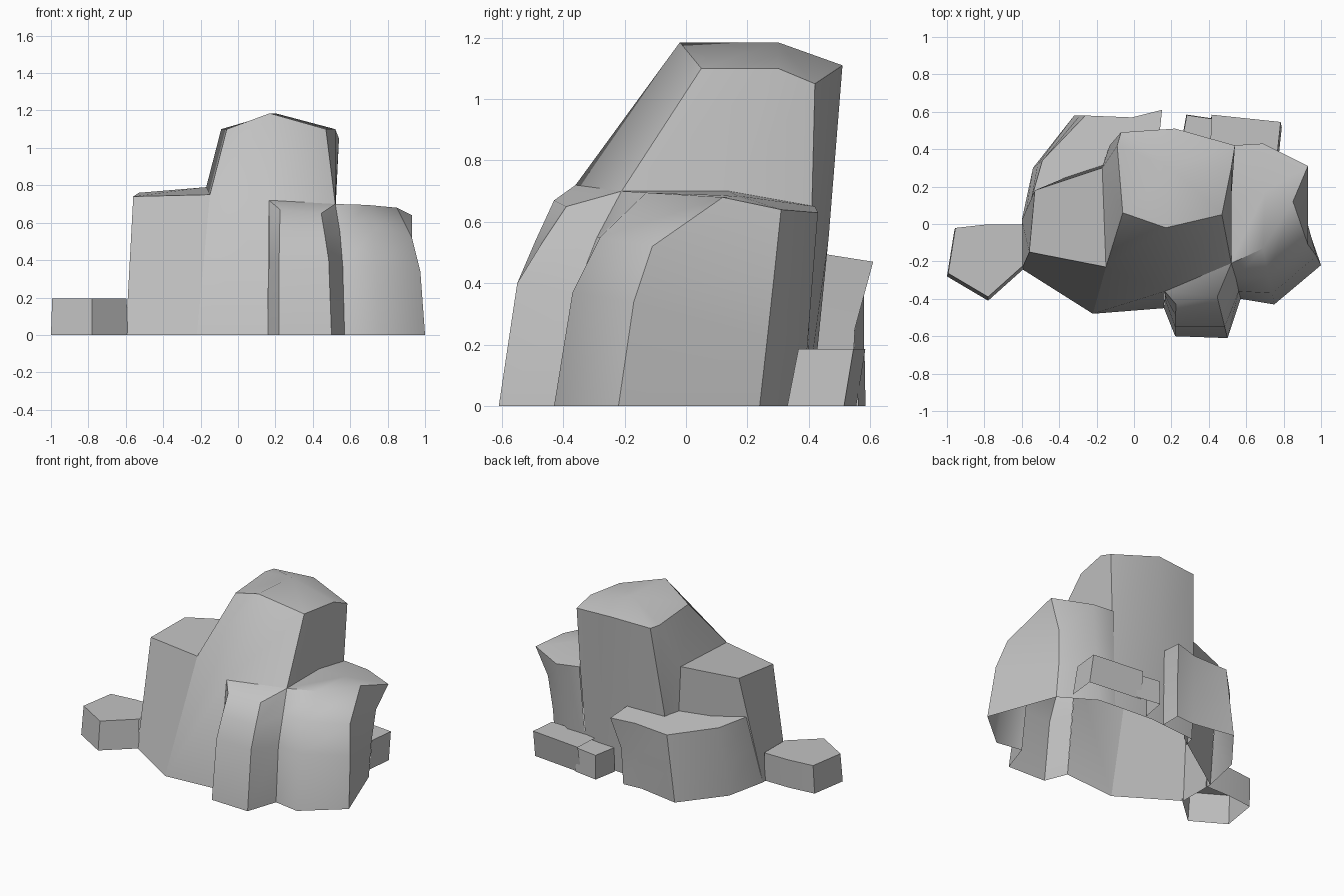
import bpy
import bmesh
import math
from mathutils import Vector

default_cube = bpy.data.objects.get("Cube")
if default_cube:
    bpy.data.objects.remove(default_cube, do_unlink=True)

# One plain stone colour for every rock
stone = bpy.data.materials.new("stone_grey")
stone.use_nodes = True
stone_colour = (0.54, 0.54, 0.54, 1)
stone.diffuse_color = stone_colour
stone.node_tree.nodes["Principled BSDF"].inputs["Base Color"].default_value = stone_colour


def resample(column, levels):
    """Spread a column's points evenly over the requested number of levels."""
    points = [Vector(p) for p in column]
    if len(points) == levels:
        return points
    return [points[0].lerp(points[-1], k / (levels - 1)) for k in range(levels)]


def rock(name, columns, crown=None, skip=None, sharp=(), smooth_angle=32):
    """Loft a rock shell from upright edge columns, counter-clockwise from above.

    skip maps a wall index to how many of its lower levels lie inside a neighbour.
    crown is an optional middle point for the top; the underside stays open.
    sharp lists the columns that always stay hard edges.
    """
    skip = skip or {}
    levels = max(len(column) for column in columns)
    mesh_data = bmesh.new()
    grid = [[mesh_data.verts.new(p) for p in resample(column, levels)] for column in columns]
    count = len(grid)
    for wall in range(count):
        left, right = grid[wall], grid[(wall + 1) % count]
        for level in range(skip.get(wall, 0), levels - 1):
            mesh_data.faces.new((left[level], right[level], right[level + 1], left[level + 1]))
    rim = [column[-1] for column in grid]
    if crown:
        centre = mesh_data.verts.new(crown)
        for corner in range(count):
            mesh_data.faces.new((rim[corner], rim[(corner + 1) % count], centre))
    else:
        mesh_data.faces.new(rim)
    for index in sharp:
        for lower, upper in zip(grid[index], grid[index][1:]):
            mesh_data.edges.get((lower, upper)).smooth = False
    loose = [v for v in mesh_data.verts if not v.link_faces]
    bmesh.ops.delete(mesh_data, geom=loose, context="VERTS")
    mesh = bpy.data.meshes.new(name)
    mesh_data.to_mesh(mesh)
    mesh_data.free()
    mesh.materials.append(stone)
    obj = bpy.data.objects.new(name, mesh)
    bpy.context.collection.objects.link(obj)
    bpy.ops.object.select_all(action="DESELECT")
    obj.select_set(True)
    bpy.context.view_layer.objects.active = obj
    bpy.ops.object.shade_smooth_by_angle(angle=math.radians(smooth_angle))


def slab(name, outline, height, hidden, lean=0):
    """A low flat stone: a ground outline drawn in slightly and leaning back at the top."""
    middle = sum((Vector(p) for p in outline), Vector((0, 0))) / len(outline)
    columns = []
    for p in outline:
        top = middle.lerp(Vector(p), 0.97)
        columns.append([(*p, 0), (top.x, top.y + lean, height)])
    rock(name, columns, skip={wall: 1 for wall in hidden})


# Edges shared by neighbouring rocks
shoulder_seam = [(-.22, -.48, 0), (-.15, -.23, .75)]
step_seam = [(.16, -.45, 0), (.165, -.4, .4), (.165, -.38, .56), (.165, -.36, .72)]
lobe_seam = [(.57, -.4, 0), (.56, -.36, .37), (.545, -.29, .55), (.52, -.21, .7)]

# Tall central rock
rock("central_peak", [
    [*shoulder_seam, (-.06, .06, 1.1)],
    [step_seam[0], step_seam[-1], (.17, -.02, 1.185)],
    [lobe_seam[0], lobe_seam[-1], (.47, .05, 1.1)],
    [(.5, .2, 0), (.52, .14, .7), (.52, .3, 1.1)],
    [(.48, .39, 0), (.52, .41, .64), (.54, .42, 1.05)],
    [(.2, .41, 0), (.2, .465, .55), (.22, .51, 1.11)],
    [(-.15, .38, 0), (-.13, .42, .5), (-.07, .49, 1.1)],
    [(-.17, .3, 0), (-.17, .3, .79), (-.09, .42, 1.1)],
], crown=(.2, .3, 1.185), skip={1: 1, 2: 1, 3: 1, 7: 1}, smooth_angle=47)

# Lower shoulder beside the peak
rock("side_shoulder", [
    [(-.6, -.24, 0), (-.56, -.15, .74)],
    shoulder_seam,
    [(-.1, .36, 0), (-.17, .3, .79)],
    [(-.6, .02, 0), (-.53, .18, .76)],
], skip={1: 1})

# Narrow buttress at the front
rock("front_buttress", [
    step_seam,
    [(.22, -.6, 0), (.22, -.55, .4), (.222, -.49, .54), (.225, -.43, .67)],
    [(.5, -.61, 0), (.485, -.55, .4), (.465, -.47, .53), (.445, -.39, .65)],
    lobe_seam,
], skip={3: 3}, smooth_angle=47)

# Rounded lobe on the left flank
rock("side_lobe", [
    lobe_seam,
    [(.75, -.43, 0), (.74, -.37, .37), (.72, -.28, .55), (.69, -.13, .695)],
    [(1, -.22, 0), (.975, -.17, .34), (.93, -.11, .52), (.85, .12, .68)],
    [(.83, .24, 0), (.83, .265, .22), (.85, .29, .45), (.93, .31, .64)],
    [(.6, .38, 0), (.69, .43, .63)],
    [(.48, .39, 0), (.52, .42, .65)],
    [(.5, .2, 0), (.52, .14, .7)],
], crown=(.7, .17, .685), skip={5: 3, 6: 3}, sharp=(2, 3), smooth_angle=52)

# Ledge wrapping around the back
rock("back_ledge", [
    [(-.1, .28, 0), (-.1, .28, .5)],
    [(.1, .4, 0), (.13, .42, .5)],
    [(.1, .54, 0), (.11, .55, .25), (.15, .61, .47)],
    [(-.03, .53, 0), (-.01, .57, .46)],
    [(-.32, .58, 0), (-.26, .58, .45)],
    [(-.54, .3, 0), (-.49, .34, .47)],
    [(-.6, .02, 0), (-.55, .13, .48)],
], skip={0: 2, 6: 2})

# Loose stones lying around the base, without the walls buried in their neighbours
slab("loose_stone", [(-.96, -.03), (-1, -.28), (-.78, -.41), (-.59, -.24), (-.59, -.01), (-.78, -.01)],
     .195, hidden=[3], lean=.013)
slab("back_slab", [(.4, .34), (.77, .33), (.79, .515), (.41, .555)], .185, hidden=[0, 3], lean=.033)
slab("back_slab_low", [(.25, .42), (.45, .4), (.45, .56), (.28, .585)], .165, hidden=[0, 1])
